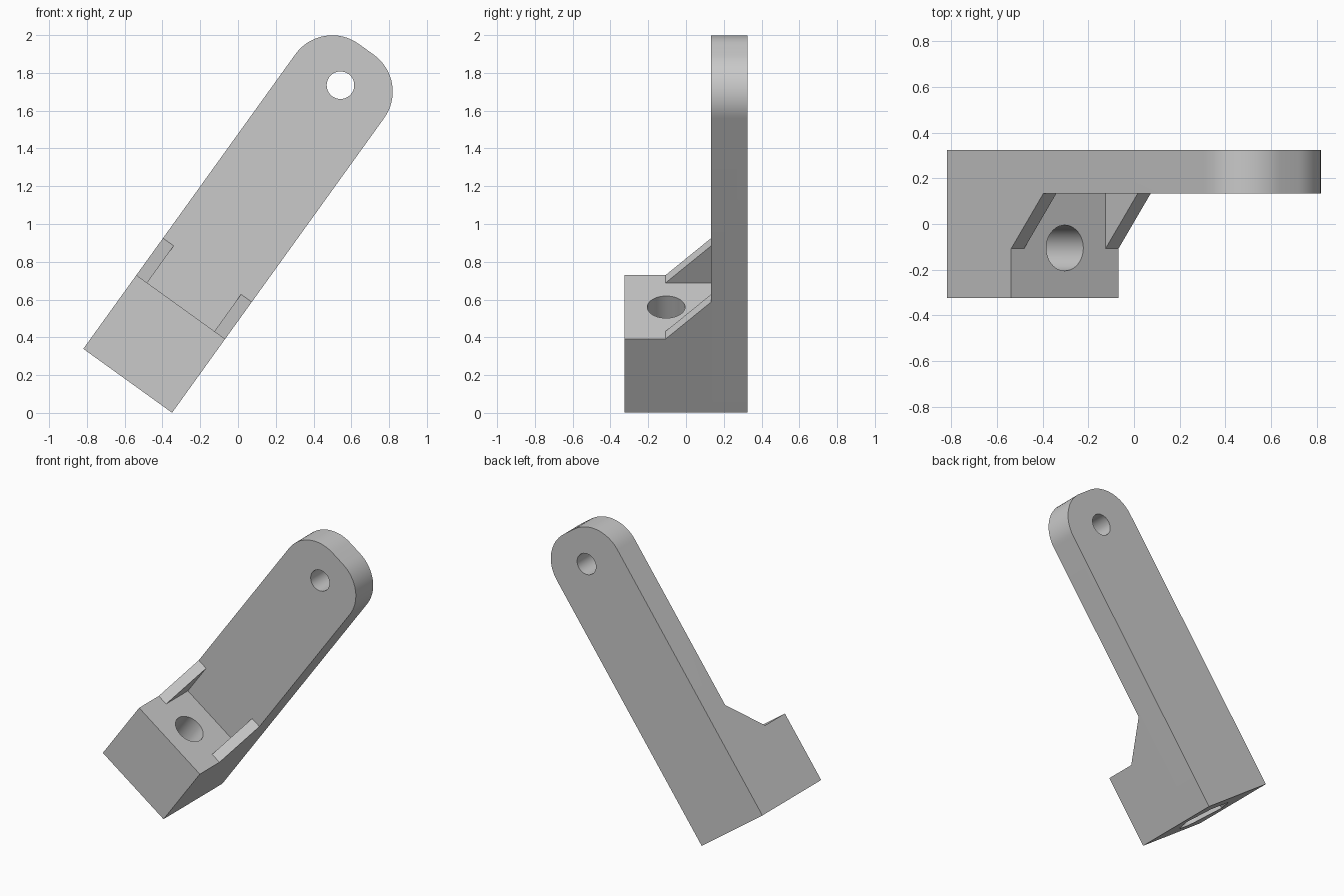
import bpy, bmesh, math
from mathutils import Matrix, Vector

cube = bpy.data.objects.get("Cube")
if cube:
    bpy.data.objects.remove(cube, do_unlink=True)

W = 0.2895            # half width of the arm
FRONT, BACK = -0.325, 0.325
PLATE = 0.133         # front face of the arm plate
BLOCK = 0.481         # height of the foot block
LEAN = math.radians(35.75)
POSE = Matrix.Translation((-0.584, 0, 0.17)) @ Matrix.Rotation(LEAN, 4, 'Y')

grey = bpy.data.materials.new("light grey")
grey.use_nodes = True
colour = (0.585, 0.585, 0.585, 1)
grey.diffuse_color = colour
grey.node_tree.nodes["Principled BSDF"].inputs["Base Color"].default_value = colour


def prism(name, points, depth):
    """Extrude a closed outline along a vector."""
    bm = bmesh.new()
    face = bm.faces.new([bm.verts.new(p) for p in points])
    new = bmesh.ops.extrude_face_region(bm, geom=[face])["geom"]
    bmesh.ops.translate(bm, vec=Vector(depth),
                        verts=[v for v in new if isinstance(v, bmesh.types.BMVert)])
    bmesh.ops.recalc_face_normals(bm, faces=bm.faces)
    mesh = bpy.data.meshes.new(name)
    bm.to_mesh(mesh)
    bm.free()
    mesh.materials.append(grey)
    obj = bpy.data.objects.new(name, mesh)
    bpy.context.collection.objects.link(obj)
    obj.matrix_world = POSE
    return obj


def ring(radius, sides):
    return [(radius * math.cos(math.tau * i / sides),
             radius * math.sin(math.tau * i / sides)) for i in range(sides)]


def combine(target, tool, operation):
    mod = target.modifiers.new(tool.name, 'BOOLEAN')
    mod.operation, mod.object, mod.solver = operation, tool, 'EXACT'
    bpy.context.view_layer.update()
    bpy.context.view_layer.objects.active = target
    bpy.ops.object.modifier_apply(modifier=mod.name)
    bpy.data.objects.remove(tool, do_unlink=True)


# Arm plate with two rounded top corners
R, SHOULDER = 0.24, 1.922
outline = [(-W, 0), (W, 0)]
for side, start in ((1, 0), (-1, math.pi / 2)):
    for i in range(17):
        a = start + math.pi / 2 * i / 16
        outline.append((side * (W - R) + R * math.cos(a), SHOULDER + R * math.sin(a)))
arm = prism("bracket_arm", [(x, PLATE, z) for x, z in outline], (0, BACK - PLATE, 0))

# Foot block and the two gussets, merged into one solid
foot = prism("foot_block", [(-W, FRONT, 0), (W, FRONT, 0), (W, PLATE, 0), (-W, PLATE, 0)],
             (0, 0, BLOCK))
combine(arm, foot, 'UNION')
RIB = 0.07
for x in (-W, W - RIB):
    rib = prism("gusset", [(x, -0.108, BLOCK), (x, PLATE, BLOCK), (x, PLATE, 0.722)], (RIB, 0, 0))
    combine(arm, rib, 'UNION')

# Pivot hole through the arm
pivot = prism("pivot_cutter", [(x, 0, 1.928 + z) for x, z in ring(0.073, 40)], (0, 1, 0))
combine(arm, pivot, 'DIFFERENCE')

# Bolt hole through the foot
bolt = prism("bolt_cutter", [(x, y - 0.105, -0.1) for x, y in ring(0.1, 40)], (0, 0, 0.8))
combine(arm, bolt, 'DIFFERENCE')

# Six-sided recess in the middle of the underside
recess = prism("recess_cutter", [(x, y, -0.1) for x, y in ring(0.175, 6)], (0, 0, 0.22))
combine(arm, recess, 'DIFFERENCE')

# Smooth the curved walls, keep the edges sharp
bpy.ops.object.select_all(action='DESELECT')
arm.select_set(True)
bpy.context.view_layer.objects.active = arm
bpy.ops.object.shade_smooth_by_angle(angle=math.radians(30))
